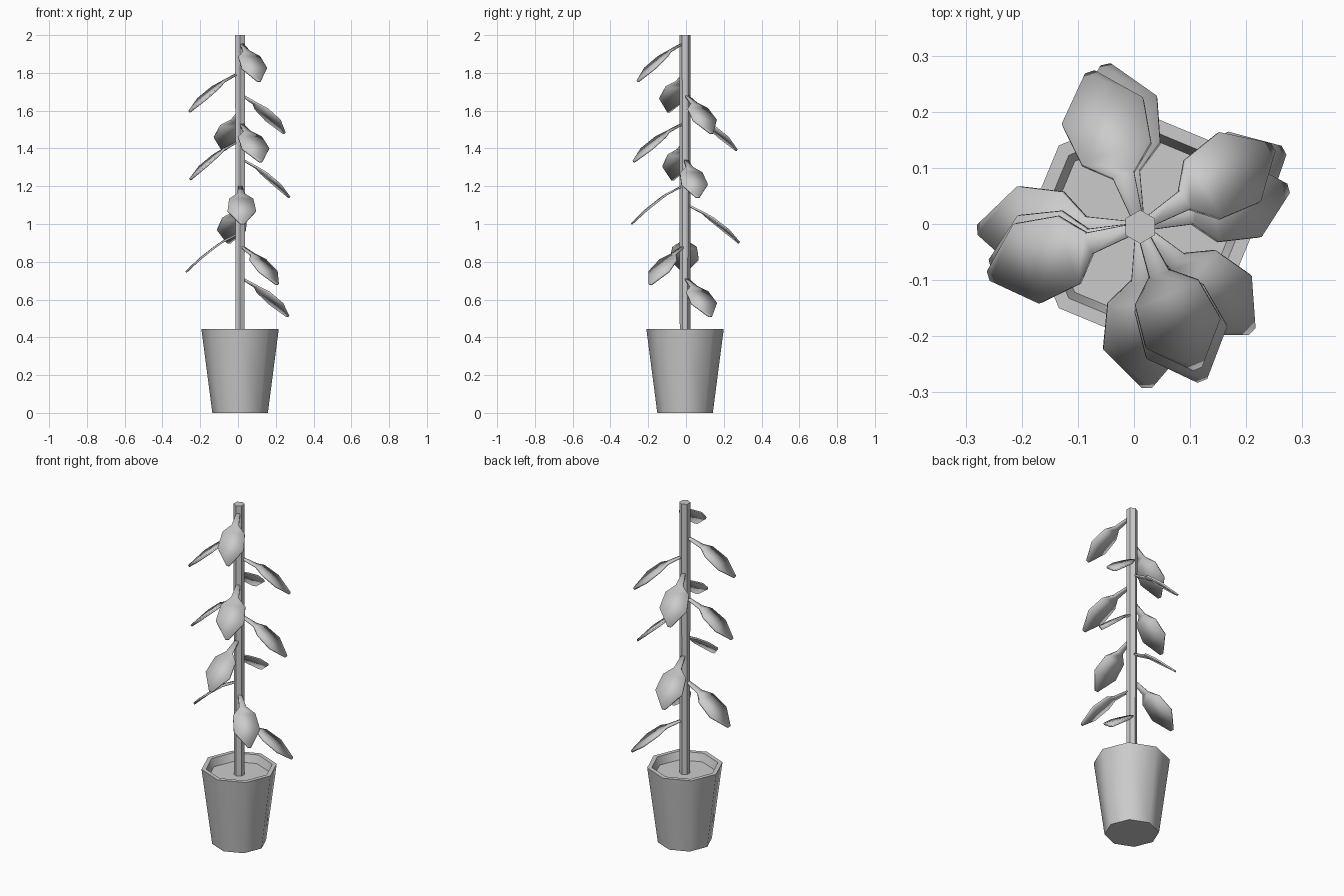
import bpy, bmesh, math
from mathutils import Matrix

if "Cube" in bpy.data.objects:
    bpy.data.objects.remove(bpy.data.objects["Cube"])

CX, CY = 0.011, -0.005   # trunk and pot axis


def finish(bm, name, loc):
    bmesh.ops.recalc_face_normals(bm, faces=bm.faces[:])
    me = bpy.data.meshes.new(name)
    bm.to_mesh(me)
    bm.free()
    ob = bpy.data.objects.new(name, me)
    bpy.context.collection.objects.link(ob)
    ob.location = loc
    return ob


def smooth(ob, deg):
    bpy.ops.object.select_all(action='DESELECT')
    ob.select_set(True)
    bpy.context.view_layer.objects.active = ob
    bpy.ops.object.shade_smooth_by_angle(angle=math.radians(deg))


def lathe(name, profile, sides):
    """Rings of (radius, z) joined into a capped solid."""
    bm = bmesh.new()
    rings = []
    for r, z in profile:
        rings.append([bm.verts.new((r * math.sin(2 * math.pi * i / sides),
                                    r * math.cos(2 * math.pi * i / sides), z))
                      for i in range(sides)])
    for a, b in zip(rings, rings[1:]):
        for i in range(sides):
            j = (i + 1) % sides
            bm.faces.new((a[i], a[j], b[j], b[i]))
    bm.faces.new(rings[0])
    bm.faces.new(rings[-1])
    ob = finish(bm, name, (CX, CY, 0))
    smooth(ob, 50)
    return ob


# Octagonal pot with recessed soil, hexagonal stem
lathe("pot", [(0.147, 0), (0.205, 0.445), (0.18, 0.445), (0.165, 0.40)], 8)
lathe("stem", [(0.028, 0.40), (0.03, 2.0)], 6)

# Leaf outline: distance out, half width, drop
LEAF = [(0.015, 0.010, 0.0), (0.097, 0.020, -0.042), (0.137, 0.065, -0.070),
        (0.215, 0.076, -0.132), (0.287, 0.009, -0.200)]


def leaf(name, z, azimuth, scale):
    bm = bmesh.new()
    rows = [(bm.verts.new((u * scale, -w * scale, d)),
             bm.verts.new((u * scale, w * scale, d))) for u, w, d in LEAF]
    for a, b in zip(rows, rows[1:]):
        bm.faces.new((a[0], b[0], b[1], a[1]))
    bm.transform(Matrix.Rotation(math.radians(azimuth), 4, 'Z'))
    ob = finish(bm, name, (CX, CY, z))
    mod = ob.modifiers.new("thickness", 'SOLIDIFY')
    mod.thickness = 0.010
    mod.offset = 0
    smooth(ob, 30)


# Leaves climbing the stem: base height, direction, size
LEAVES = [(0.71, 28, 1.0), (0.88, -43, 0.94), (0.945, 181, 1.0),
          (1.10, 102, 1.02), (1.20, -87.5, 0.99), (1.34, 14.5, 0.94),
          (1.435, 194, 0.95), (1.53, -68, 1.02), (1.59, 108, 1.0),
          (1.68, 31, 0.95), (1.795, 198, 0.98), (1.955, -68, 0.94)]
for n, (z, az, s) in enumerate(LEAVES, 1):
    leaf(f"leaf_{n}", z, az, s)
